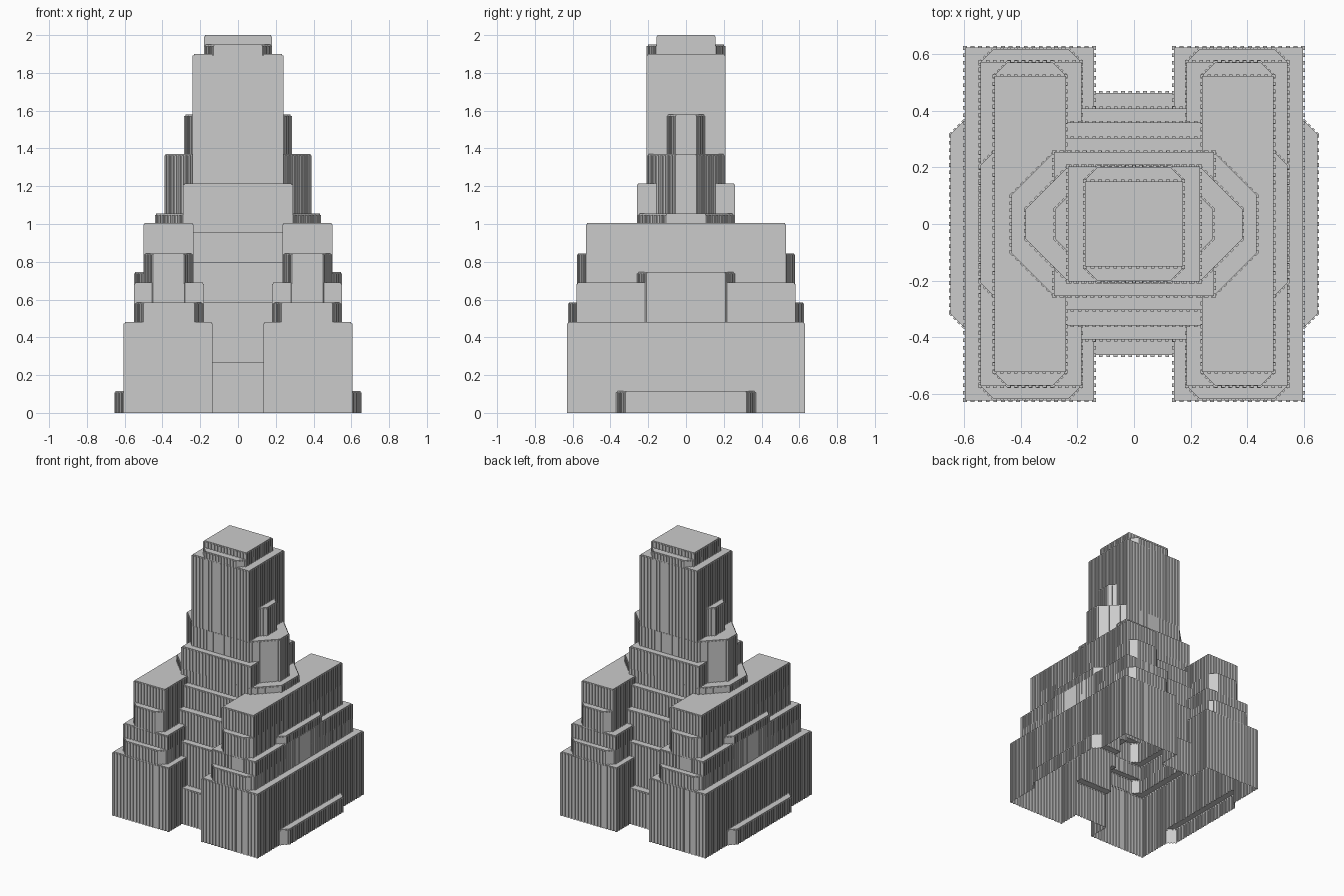
import bpy, bmesh
from mathutils import Vector
from mathutils.geometry import delaunay_2d_cdt

if "Cube" in bpy.data.objects:
    bpy.data.objects.remove(bpy.data.objects["Cube"])

PITCH, DEPTH, DROP = 0.027, 0.006, 0.007   # pier spacing, pier depth, pier top below roof


def rect(x0, x1, y, c=0.0):
    """Rectangle (counter-clockwise) symmetric in y, optionally with chamfered corners."""
    if c == 0:
        return [Vector(p) for p in ((x0, -y), (x1, -y), (x1, y), (x0, y))]
    return [Vector(p) for p in ((x0 + c, -y), (x1 - c, -y), (x1, -y + c), (x1, y - c),
                                (x1 - c, y), (x0 + c, y), (x0, y - c), (x0, -y + c))]


def edges_of(poly):
    return list(zip(poly, poly[1:] + poly[:1]))


def inward(p, q):
    d = (q - p).normalized()
    return Vector((-d.y, d.x))


def inset(poly, d):
    """Mitred inset of a convex outline."""
    out = []
    for i, p in enumerate(poly):
        a = inward(poly[i - 1], p)
        b = inward(p, poly[(i + 1) % len(poly)])
        out.append(p + (a + b) * (d / (1 + a.dot(b))))
    return out


def fluted(poly):
    """Outline with square piers and grooves along every edge."""
    out = []
    for p, q in edges_of(poly):
        n = 2 * max(1, round((q - p).length / PITCH)) + 1
        back = inward(p, q) * (DEPTH + 0.001)
        out.append(p)
        for i in range(1, n):
            m = p.lerp(q, i / n)
            out += [m, m + back] if i % 2 else [m + back, m]
    return out


# Parts: name, outline, roof height
parts = [
    ("side_plinth", rect(-.655, .655, .37, .05), .115),
    ("lower_center_bay", rect(-.15, .15, .47), .27),
    ("second_center_bay", rect(-.20, .20, .415), .585),
    ("third_center_bay", rect(-.25, .25, .365), .795),
    ("fourth_center_bay", rect(-.25, .25, .31), .955),
    ("side_ledge", rect(-.55, .55, .26, .05), .745),
    ("tower_skirt", rect(-.44, .44, .26, .155), 1.055),
    ("tower_shoulder", rect(-.29, .29, .26), 1.215),
    ("tower_side_bay", rect(-.39, .39, .21, .155), 1.37),
    ("tower_upper_bay", rect(-.285, .285, .105, .05), 1.58),
    ("tower", rect(-.24, .24, .21), 1.9),
    ("crown_ledge", rect(-.18, .18, .208, .05), 1.95),
    ("crown", rect(-.18, .18, .157), 2.0),
]
# Wings, one on each side
for side, s in (("left", -1), ("right", 1)):
    for name, a, b, y, c, z in (("wing_base", .135, .605, .63, 0, .48),
                                ("wing_low_ledge", .18, .55, .625, .05, .585),
                                ("wing_middle", .18, .55, .58, 0, .69),
                                ("wing_high_ledge", .235, .50, .578, .05, .845),
                                ("wing_top", .235, .50, .53, 0, 1.005)):
        x0, x1 = sorted((s * a, s * b))
        parts.append((f"{side}_{name}", rect(x0, x1, y, c), z))

# Overlay all outlines in plan: each part has a plain core and a ring of slightly lower piers
verts, faces, info = [], [], []
for name, outline, z in parts:
    for poly, top in ((inset(outline, DEPTH), z), (fluted(outline), z - DROP)):
        faces.append(list(range(len(verts), len(verts) + len(poly))))
        verts += poly
        info.append((top, name))
pts, _, tris, _, _, origin = delaunay_2d_cdt(verts, [], faces, 1, 1e-5, True)

# The highest part wins in every plan cell
cells = []
for t, o in zip(tris, origin):
    if o:
        t = list(t)
        a, b, c = (pts[i] for i in t[:3])
        if (b - a).cross(c - a) < 0:
            t.reverse()
        cells.append((t, *max(info[k] for k in o)))
height = {}
for t, z, _ in cells:
    for a, b in zip(t, t[1:] + t[:1]):
        height[a, b] = z

# Raise roofs and outer walls, one hollow object per part
meshes = {}
for t, z, name in cells:
    bm = meshes.setdefault(name, bmesh.new() if name not in meshes else None)

    def add(coords):
        bm.faces.new([bm.verts.new(co) for co in coords])

    add([(pts[i].x, pts[i].y, z) for i in t])
    for a, b in zip(t, t[1:] + t[:1]):
        low = height.get((b, a), 0.0)
        if z > low + 1e-6:
            p, q = pts[a], pts[b]
            add([(p.x, p.y, low), (q.x, q.y, low), (q.x, q.y, z), (p.x, p.y, z)])

for name, bm in meshes.items():
    bmesh.ops.remove_doubles(bm, verts=bm.verts, dist=1e-6)
    me = bpy.data.meshes.new(name)
    bm.to_mesh(me)
    bm.free()
    bpy.context.collection.objects.link(bpy.data.objects.new(name, me))
